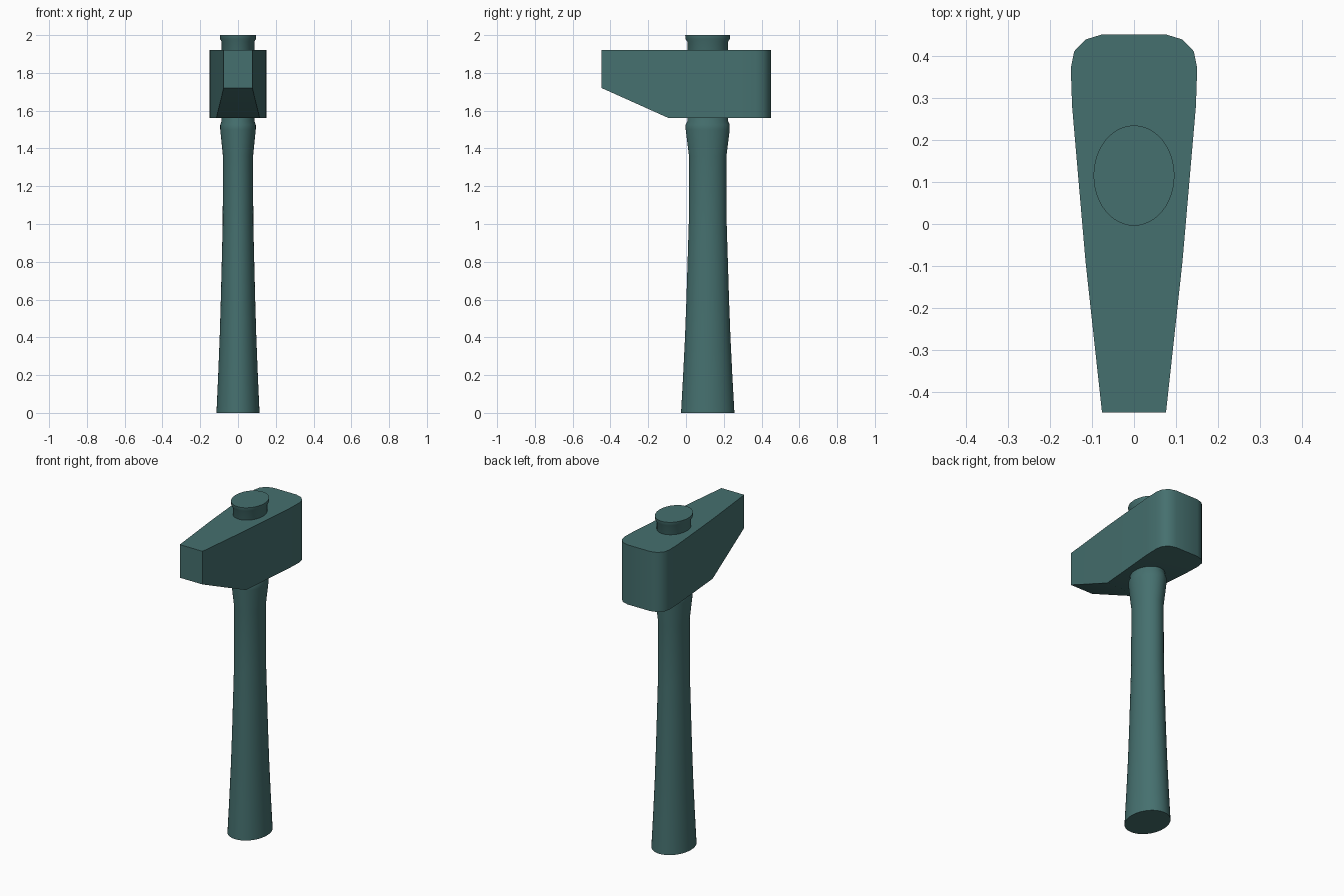
import bpy, bmesh, math
from mathutils import Vector

if "Cube" in bpy.data.objects:
    bpy.data.objects.remove(bpy.data.objects["Cube"], do_unlink=True)

# Single dark teal colour
teal = bpy.data.materials.new("dark_teal")
teal.use_nodes = True
teal.diffuse_color = (0.06, 0.162, 0.158, 1)
teal.node_tree.nodes["Principled BSDF"].inputs["Base Color"].default_value = teal.diffuse_color


def finish(bm, name):
    bmesh.ops.recalc_face_normals(bm, faces=bm.faces[:])
    mesh = bpy.data.meshes.new(name)
    bm.to_mesh(mesh)
    bm.free()
    mesh.materials.append(teal)
    obj = bpy.data.objects.new(name, mesh)
    bpy.context.collection.objects.link(obj)
    bpy.ops.object.select_all(action="DESELECT")
    obj.select_set(True)
    bpy.context.view_layer.objects.active = obj
    bpy.ops.object.shade_smooth_by_angle(angle=math.radians(35))
    return obj


# Handle: oval rings lofted upward, as (height, half width)
rings = [(0, 0.114), (0.2, 0.105), (0.4, 0.097), (0.6, 0.091), (0.8, 0.086),
         (1.0, 0.081), (1.36, 0.08), (1.5, 0.094), (1.525, 0.094), (1.545, 0.087),
         (1.965, 0.087), (1.98, 0.095), (2.0, 0.096)]
SIDES, CENTRE_Y, DEPTH = 48, 0.115, 1.24
bm = bmesh.new()
loops = []
for z, r in rings:
    angles = [math.tau * i / SIDES for i in range(SIDES)]
    loops.append([bm.verts.new((r * math.cos(a), CENTRE_Y + r * DEPTH * math.sin(a), z))
                  for a in angles])
for low, high in zip(loops, loops[1:]):
    for i in range(SIDES):
        j = (i + 1) % SIDES
        bm.faces.new((low[i], low[j], high[j], high[i]))
bm.faces.new(loops[0])
bm.faces.new(loops[-1])
finish(bm, "handle")

# Head: mirrored plan outline extruded up, underside of the peen cut at a slope
half_plan = [(0.076, -0.447), (0.115, -0.09), (0.147, 0.28), (0.15, 0.37),
             (0.142, 0.41), (0.115, 0.438), (0.076, 0.45)]
outline = half_plan + [(-x, y) for x, y in reversed(half_plan)]
bm = bmesh.new()
base = bm.faces.new([bm.verts.new((x, y, 1.56)) for x, y in outline])
top = bmesh.ops.extrude_face_region(bm, geom=[base])["geom"]
bmesh.ops.translate(bm, vec=(0, 0, 0.36),
                    verts=[v for v in top if isinstance(v, bmesh.types.BMVert)])
slope = Vector((0, -0.16, -0.357)).normalized()
cut = bmesh.ops.bisect_plane(bm, geom=bm.verts[:] + bm.edges[:] + bm.faces[:],
                             plane_co=(0, -0.0901, 1.56), plane_no=slope, clear_outer=True)
rim = [e for e in bm.edges if e.is_boundary]
bmesh.ops.holes_fill(bm, edges=rim, sides=0)
bmesh.ops.remove_doubles(bm, verts=bm.verts[:], dist=0.0005)
finish(bm, "hammer_head")
